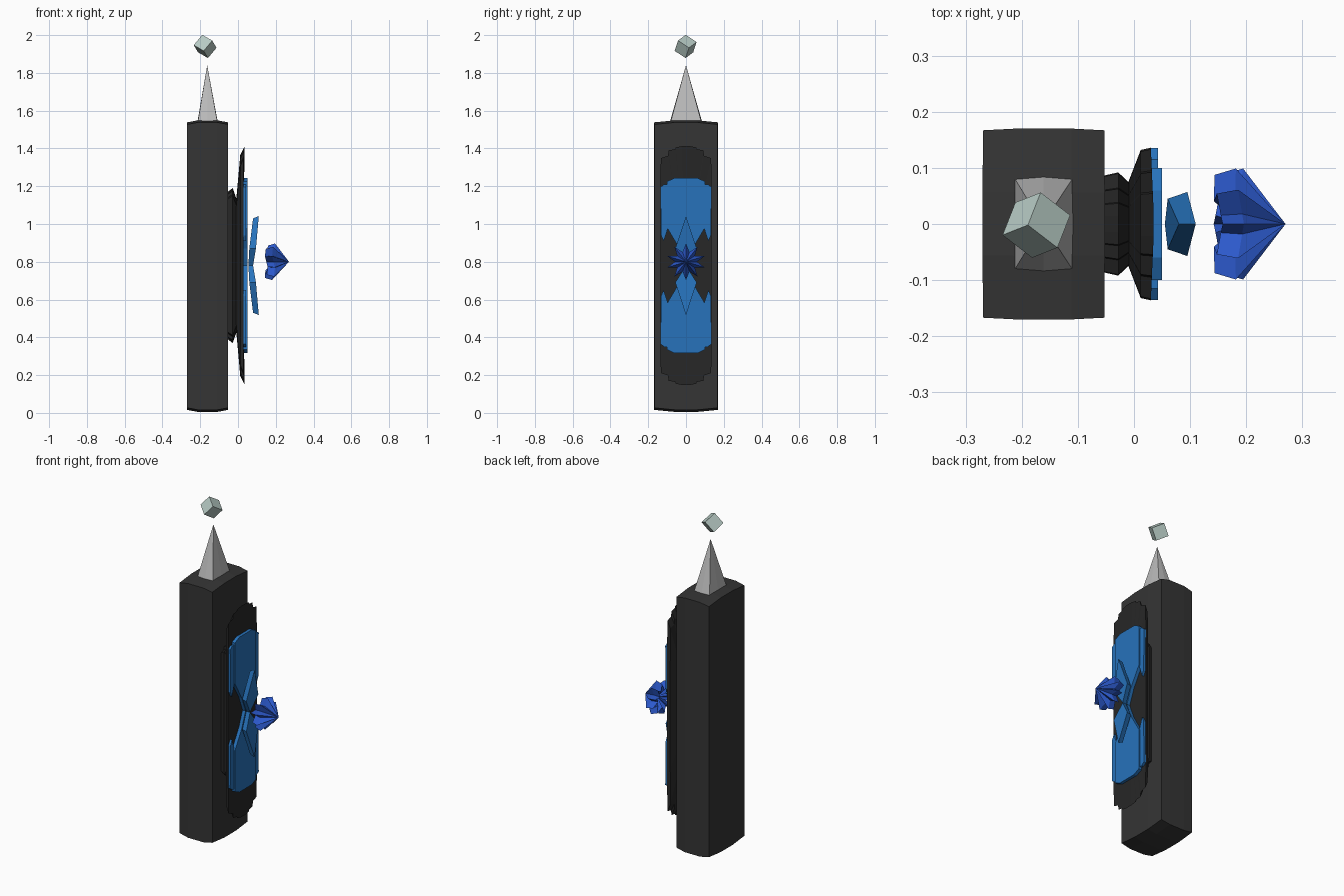
import bpy, bmesh, math
from mathutils import Matrix, Vector

if "Cube" in bpy.data.objects:
    bpy.data.objects.remove(bpy.data.objects["Cube"])

def mat(name, col):
    m = bpy.data.materials.new(name)
    m.diffuse_color = (*col, 1)
    m.use_nodes = True
    m.node_tree.nodes["Principled BSDF"].inputs["Base Color"].default_value = m.diffuse_color
    return m

DARK = mat("charcoal", (0.035, 0.035, 0.035))
BLACK = mat("black", (0.02, 0.02, 0.02))
GREY = mat("light_grey", (0.5, 0.5, 0.5))
PALE = mat("pale_green", (0.48, 0.6, 0.56))
BLUE = mat("blue", (0.02, 0.17, 0.5))
DEEP = mat("deep_blue", (0.025, 0.1, 0.6))
ZC = 0.78  # height of the layered flower's centre

def finish(name, bm, m):
    bmesh.ops.recalc_face_normals(bm, faces=bm.faces)
    me = bpy.data.meshes.new(name)
    bm.to_mesh(me)
    bm.free()
    ob = bpy.data.objects.new(name, me)
    me.materials.append(m)
    bpy.context.collection.objects.link(ob)
    return ob

def loft(name, rings, m, start=None, end=None):
    """Skin closed rings; cap each end with an n-gon or a fan to a point."""
    bm = bmesh.new()
    R = [[bm.verts.new(p) for p in r] for r in rings]
    n = len(R[0])
    for a, b in zip(R, R[1:]):
        for i in range(n):
            j = (i + 1) % n
            bm.faces.new((a[i], a[j], b[j], b[i]))
    for ring, tip in ((R[0], start), (R[-1], end)):
        if tip is None:
            bm.faces.new(ring)
        else:
            t = bm.verts.new(tip)
            for i in range(n):
                bm.faces.new((ring[i], ring[(i + 1) % n], t))
    return finish(name, bm, m)

def outline(x, a, b, dx=0):
    """Stepped tall outline in the yz plane; dx pushes the sides back."""
    q = [(0.16, 1), (0.4, 0.99), (0.42, 0.975), (0.68, 0.965), (0.7, 0.92),
         (0.98, 0.9), (1, 0.55), (1, 0.2)]
    half = q + [(y, -z) for y, z in reversed(q)]
    full = half + [(-y, z) for y, z in [(p[0], p[1]) for p in reversed(half)]]
    return [(x - dx * abs(y), y * a, ZC + z * b) for y, z in full]

# Tall slab with gently crowned ends
bm = bmesh.new()
bmesh.ops.create_cube(bm, size=2)
bmesh.ops.subdivide_edges(bm, edges=bm.edges, cuts=2, use_grid_fill=True)
for v in bm.verts:
    x, y, z = v.co
    inner = (abs(x) < 0.9) + (abs(y) < 0.9)
    fx = 0.108 if abs(x) > 0.9 else 0.15
    px = -0.161 + x * fx + (0.001 * inner * x if abs(x) > 0.9 else 0)
    py = y * (0.17 if abs(x) < 0.9 else 0.167)
    pz = 0.777 + z * (0.75 + 0.011 * inner if abs(z) > 0.9 else 0.76)
    v.co = (px, py, pz)
finish("slab_body", bm, DARK)

# Faceted spike on top
base = [(sx * (0.051 if sy else 0.053), sy * (0.08 if sx else 0.084)) for sx, sy in
        ((1, 0), (1, 1), (0, 1), (-1, 1), (-1, 0), (-1, -1), (0, -1), (1, -1))]
loft("spike", [[(-0.161 + x, y, 1.545) for x, y in base]], GREY, end=(-0.163, 0, 1.84))

# Tilted cube hovering over the spike
e1 = Vector((.052, -.040, -.03)).normalized()
e2 = Vector((-.022, -.057, .037))
e2 = (e2 - e1 * e2.dot(e1)).normalized()
rot = Matrix((e1, e2, e1.cross(e2))).transposed().to_4x4()
bm = bmesh.new()
bmesh.ops.create_cube(bm, size=0.073, matrix=Matrix.Translation((-0.174, -0.002, 1.94)) @ rot)
finish("floating_cube", bm, PALE)

# Dark flared plates in front of the slab
loft("rear_plate", [outline(-0.055, .086, .39), outline(-0.028, .092, .41),
                    outline(0.0, .065, .33)], BLACK)
loft("wide_plate", [outline(-0.01, .075, .34), outline(0.012, .132, .585),
                    outline(0.036, .136, .632, .006), outline(0.03, .06, .28)], BLACK,
     end=(0.03, 0, ZC))

# Blue petals, mirrored above and below the centre
def prism(name, x0, x1, pts, m, s=1):
    return loft(name, [[(x, y, ZC + s * z) for y, z in pts] for x in (x0, x1)], m)

for s, side in ((1, "upper"), (-1, "lower")):
    broad = [(-.06, .464), (.06, .464), (.1, .445), (.1, .2), (.035, .09),
             (0, .0), (-.035, .09), (-.1, .2)]
    broad = broad + [(-.1, .445)]
    prism(side + "_broad_petal", 0.03, 0.05, broad, BLUE, s)
    for k in (-1, 1):
        prism(side + "_side_petal", 0.03, 0.043,
              [(k * .095, .43), (k * .115, .43), (k * .135, .415), (k * .132, .16),
               (k * .118, .13), (k * .095, .2)], BLUE, s)
    kite = [(.11, 0, .262), (.095, .057, .09), (.08, 0, .0), (.095, -.057, .09)]
    back = [(.08, 0, .25), (.06, .045, .09), (.055, 0, .0), (.06, -.045, .09)]
    loft(side + "_inner_petal", [[(x, y, ZC + s * z) for x, y, z in r] for r in (back, kite)], BLUE)

# Pleated bud at the front
def star(x, ro, ri, n=10):
    ring = []
    for i in range(2 * n):
        t, r = math.pi * i / n, ri if i % 2 else ro
        w = 0.008 * math.cos(3 * t)
        ring.append((x + w, r * math.sin(t), 0.80 + 0.93 * r * math.cos(t)))
    return ring

loft("pleated_bud", [star(.15, .092, .05), star(.188, .104, .058)], DEEP,
     start=(.19, 0, .80), end=(.27, 0, .80))
